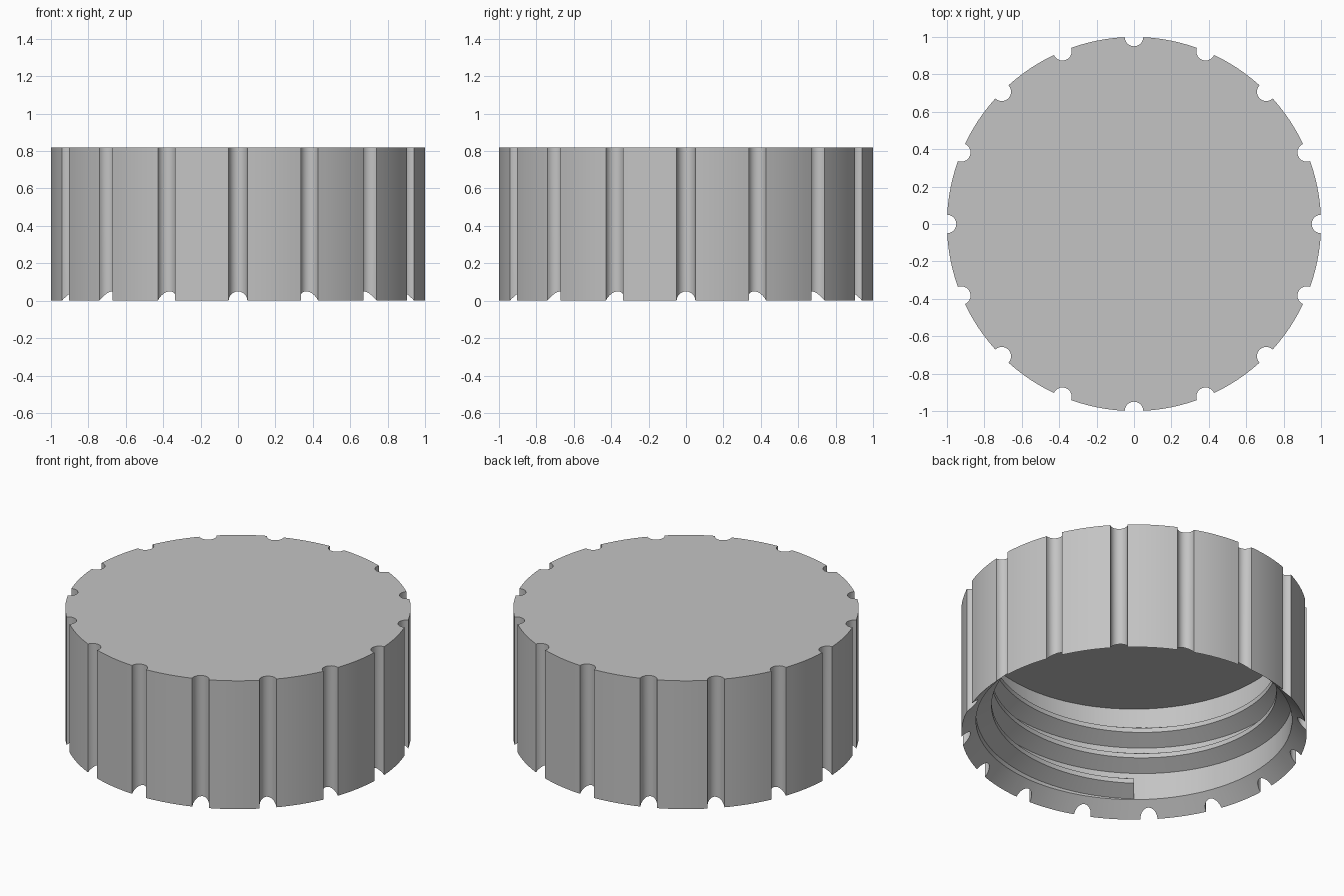
import bpy, bmesh
from math import sin, cos, pi, radians, atan2, hypot

cube = bpy.data.objects.get("Cube")
if cube:
    bpy.data.objects.remove(cube, do_unlink=True)

HEIGHT = 0.82       # overall height
CEILING = 0.69      # underside of the top plate
BORE = 0.915        # inner wall radius
GROOVES = 16
GROOVE_R = 0.05
PITCH = 0.17

grey = bpy.data.materials.new("plain grey")
grey.use_nodes = True
grey.diffuse_color = (0.55, 0.55, 0.55, 1)
grey.node_tree.nodes["Principled BSDF"].inputs["Base Color"].default_value = grey.diffuse_color


def finish(name, bm):
    bmesh.ops.recalc_face_normals(bm, faces=bm.faces)
    mesh = bpy.data.meshes.new(name)
    bm.to_mesh(mesh)
    bm.free()
    mesh.materials.append(grey)
    ob = bpy.data.objects.new(name, mesh)
    bpy.context.collection.objects.link(ob)
    bpy.ops.object.select_all(action="DESELECT")
    ob.select_set(True)
    bpy.context.view_layer.objects.active = ob
    bpy.ops.object.shade_smooth_by_angle(angle=radians(25))


def bridge(bm, a, b, closed=True):
    n = len(a)
    for i in range(n if closed else n - 1):
        j = (i + 1) % n
        bm.faces.new((a[i], a[j], b[j], b[i]))


def grip_outline():
    """Round outline with a half-round groove at every step."""
    pts = []
    step = 2 * pi / GROOVES
    half = 2 * GROOVE_R / 2
    for k in range(GROOVES):
        mid = k * step
        for i in range(11):
            a = pi / 2 + pi * i / 10
            u, v = 1 + GROOVE_R * cos(a), -GROOVE_R * sin(a)
            scale = min(1, 1 / hypot(u, v))
            u, v = u * scale, v * scale
            pts.append((u * cos(mid) - v * sin(mid), u * sin(mid) + v * cos(mid)))
        for i in range(1, 6):
            a = mid + half + (step - 2 * half) * i / 6
            pts.append((cos(a), sin(a)))
    return pts


# Cap body: grooved skirt, chamfered mouth, straight bore, flat top
bm = bmesh.new()
outline = grip_outline()
angles = [atan2(y, x) for x, y in outline]
top = [bm.verts.new((x, y, HEIGHT)) for x, y in outline]
rim = [bm.verts.new((x, y, max(0, 1 - hypot(x, y)))) for x, y in outline]
mouth = [bm.verts.new((BORE * cos(a), BORE * sin(a), 1 - BORE)) for a in angles]
roof = [bm.verts.new((BORE * cos(a), BORE * sin(a), CEILING)) for a in angles]
for lower, upper in ((top, rim), (rim, mouth), (mouth, roof)):
    bridge(bm, lower, upper)
bm.faces.new(top)
bm.faces.new(roof)
finish("cap_body", bm)

# Screw thread: trapezoid ridge swept up a right-handed helix
bm = bmesh.new()
section = [(0.93, 0.0), (BORE, 0.0), (0.825, 0.053),
           (0.825, 0.083), (BORE, 0.136), (0.93, 0.136)]
SEGMENTS = 96
start, turns = radians(230), 2.72
rings = []
for i in range(int(SEGMENTS * turns) + 1):
    a = start + 2 * pi * i / SEGMENTS
    z = 0.09 + PITCH * i / SEGMENTS
    rings.append([bm.verts.new((r * cos(a), r * sin(a), z + h)) for r, h in section])
for a, b in zip(rings, rings[1:]):
    bridge(bm, a, b)
bm.faces.new(rings[0])
bm.faces.new(rings[-1])
finish("screw_thread", bm)
